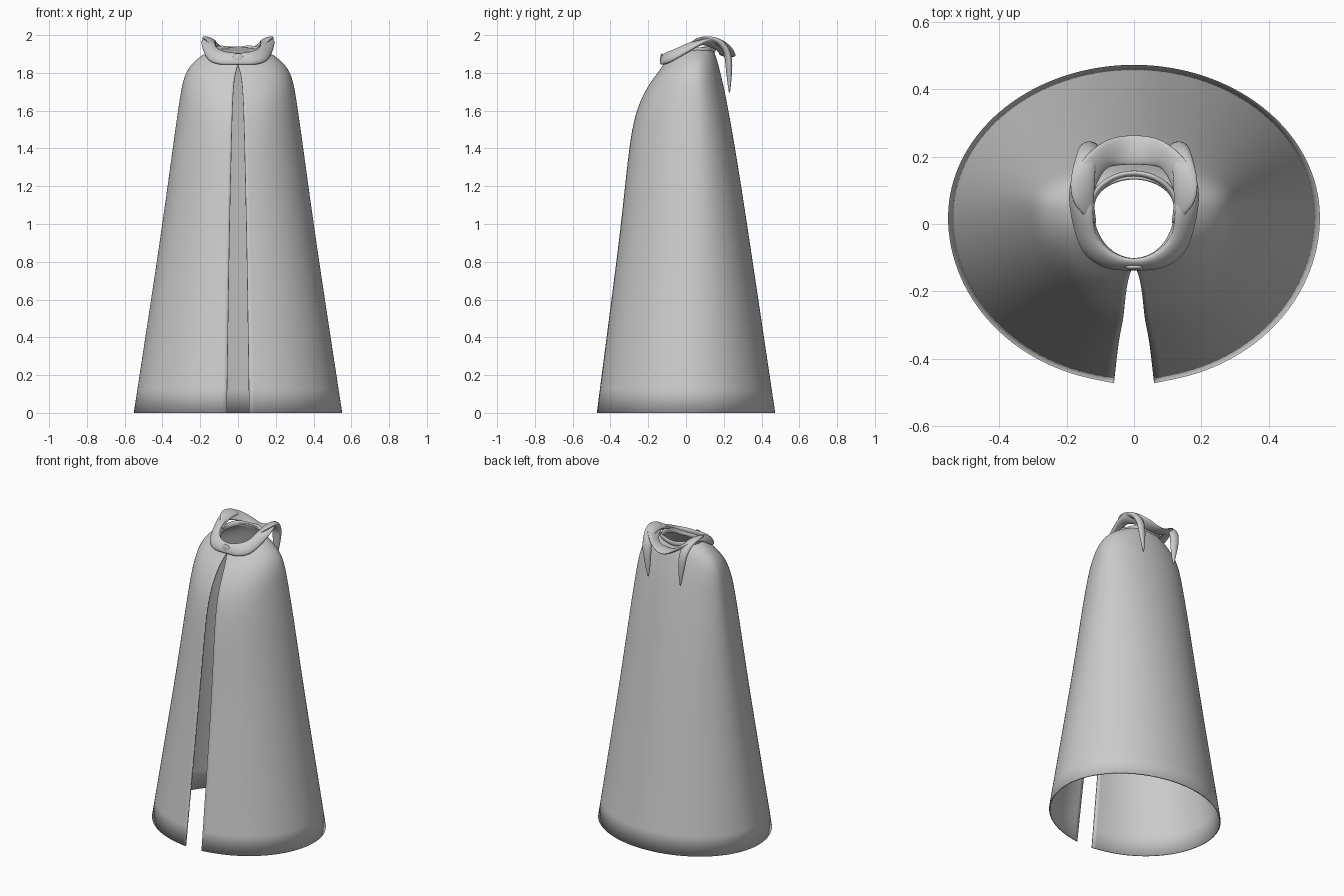
import bpy, math
from mathutils import Vector

if "Cube" in bpy.data.objects:
    bpy.data.objects.remove(bpy.data.objects["Cube"])


def make(name, verts, faces, levels=2):
    me = bpy.data.meshes.new(name)
    me.from_pydata(verts, [], faces)
    me.update()
    ob = bpy.data.objects.new(name, me)
    bpy.context.collection.objects.link(ob)
    for p in me.polygons:
        p.use_smooth = True
    m = ob.modifiers.new("smooth", 'SUBSURF')
    m.levels = m.render_levels = levels
    m.boundary_smooth = 'PRESERVE_CORNERS'
    return ob


def loft(name, stations, closed=False, n=10):
    """Cloth strip: each station is (centre, half width vector, half thickness)."""
    C = [Vector(s[0]) for s in stations]
    N = len(C)
    verts, faces = [], []
    for i, (c, w, t) in enumerate(stations):
        a = C[(i - 1) % N] if closed or i else C[0]
        b = C[(i + 1) % N] if closed or i < N - 1 else C[-1]
        tan = (b - a).normalized()
        w = Vector(w)
        nrm = tan.cross(w).normalized() * t
        for k in range(n):
            q = 2 * math.pi * k / n
            verts.append(C[i] + w * math.cos(q) * 1.06 + nrm * math.sin(q))
    for i in range(N if closed else N - 1):
        for k in range(n):
            a, b = i * n, ((i + 1) % N) * n
            faces.append((a + k, a + (k + 1) % n, b + (k + 1) % n, b + k))
    if not closed:
        faces += [tuple(reversed(range(n))), tuple(range((N - 1) * n, N * n))]
    return make(name, verts, faces)


def flip(s):
    (x, y, z), (a, b, c), t = s
    return ((-x, y, z), (-a, b, c), t)


# Cloak rows: front y,z | side x,y,z | back y,z | half slit width
rows = [
    (-.475, 0, .555, .02, 0, .475, 0, .06),
    (-.41, .5, .478, .03, .5, .40, .5, .053),
    (-.345, 1, .402, .04, 1, .325, 1, .045),
    (-.31, 1.35, .348, .05, 1.4, .262, 1.4, .037),
    (-.28, 1.55, .315, .05, 1.63, .222, 1.62, .032),
    (-.24, 1.66, .298, .05, 1.74, .20, 1.73, .028),
    (-.19, 1.75, .272, .05, 1.82, .18, 1.81, .022),
    (-.15, 1.80, .22, .05, 1.875, .165, 1.87, .014),
    (-.125, 1.835, .165, .045, 1.91, .15, 1.91, .002),
    (-.112, 1.86, .125, .04, 1.925, .14, 1.935, .001),
]
COLS = 32
verts, faces = [], []
for yf, zf, xs, yc, zs, yb, zb, slit in rows:
    a0 = math.asin(slit / xs)
    for j in range(COLS + 1):
        a = a0 + (2 * math.pi - 2 * a0) * j / COLS
        c = math.cos(a)
        ye, ze = (yf, zf) if c > 0 else (yb, zb)
        verts.append((xs * math.sin(a), yc + (ye - yc) * abs(c), zs + (ze - zs) * c * c))
W = COLS + 1
for i in range(len(rows) - 1):
    for j in range(COLS):
        faces.append((i * W + j, i * W + j + 1, (i + 1) * W + j + 1, (i + 1) * W + j))
cloak = make("cloak", verts, faces)
sol = cloak.modifiers.new("thickness", 'SOLIDIFY')
sol.thickness, sol.offset = .008, -1

# Twisted scarf collar, half path from front centre to back centre
half = [
    ((0, -.122, 1.875), (0, .010, .028), .012),
    ((.07, -.115, 1.875), (-.01, .020, .034), .020),
    ((.13, -.07, 1.89), (-.022, .02, .034), .022),
    ((.148, -.015, 1.92), (-.028, .005, .024), .018),
    ((.158, .05, 1.955), (-.036, -.005, .012), .018),
    ((.158, .11, 1.968), (-.036, -.01, -.018), .016),
    ((.125, .175, 1.955), (-.036, -.01, -.030), .014),
    ((.075, .215, 1.915), (-.012, -.042, -.012), .012),
    ((0, .222, 1.885), (0, -.044, .012), .012),
]
ring = half + [flip(s) for s in half[-2:0:-1]]
loft("scarf_collar", ring, closed=True)

# Raised folds over the shoulders and hanging tails
fold = [
    ((.115, .0, 1.93), (.006, .006, .012), .006),
    ((.15, .05, 1.97), (.03, 0, .016), .010),
    ((.155, .12, 1.98), (.038, .0, .012), .014),
    ((.145, .185, 1.965), (.032, .0, .008), .020),
    ((.135, .222, 1.91), (.030, .006, .0), .020),
    ((.128, .228, 1.84), (.026, .006, .0), .020),
    ((.122, .229, 1.76), (.015, .004, .0), .012),
    ((.118, .230, 1.69), (.003, .001, .0), .003),
]
for side, st in (("right", fold), ("left", [flip(s) for s in fold])):
    loft("scarf_tail_" + side, st)

# Rolled edge of the neck opening
neck = []
for k in range(24):
    a = 2 * math.pi * k / 24
    c = math.cos(a)
    ye, ze = (-.112, 1.865) if c > 0 else (.15, 1.925)
    wob = .005 * math.sin(5 * a + 1)
    neck.append(((.13 * math.sin(a), .04 + (ye - .04) * abs(c), 1.92 + (ze - 1.92) * c * c + wob),
                 (.004 * math.sin(a), -.004 * c, .018), .010))
loft("neck_band", neck, closed=True, n=8)

# Round clasp at the front
bpy.ops.mesh.primitive_uv_sphere_add(segments=24, ring_count=12, radius=1, location=(0, -.128, 1.873))
clasp = bpy.context.object
clasp.name = "clasp"
clasp.scale = (.03, .009, .03)
bpy.ops.object.shade_smooth()
